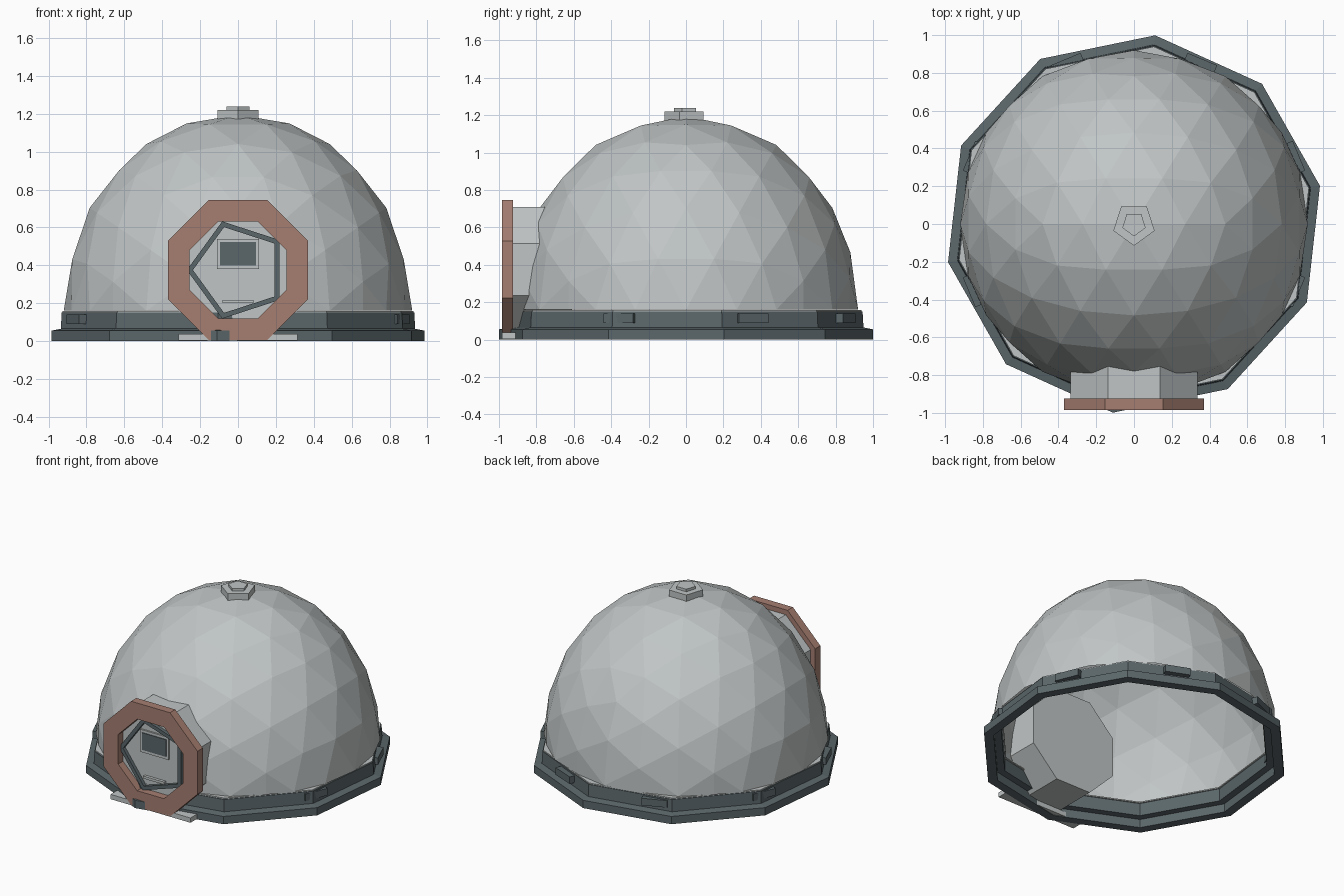
import bpy, bmesh, math
from mathutils import Matrix

if "Cube" in bpy.data.objects:
    bpy.data.objects.remove(bpy.data.objects["Cube"], do_unlink=True)


def material(name, rgb):
    m = bpy.data.materials.new(name)
    m.use_nodes = True
    m.diffuse_color = (*rgb, 1)
    m.node_tree.nodes["Principled BSDF"].inputs["Base Color"].default_value = (*rgb, 1)
    return m


LIGHT = material("light grey", (0.53, 0.56, 0.56))
DARK = material("dark slate", (0.105, 0.135, 0.145))
BROWN = material("dusty brown", (0.38, 0.21, 0.165))

TO_FRONT = Matrix.Rotation(math.pi / 2, 4, "X")  # lathe axis z becomes -y
DOOR_Z = 0.375
OCT = 1 / math.cos(math.pi / 8)                  # apothem to radius, octagon


def finish(name, bm, mat):
    bmesh.ops.recalc_face_normals(bm, faces=bm.faces)
    mesh = bpy.data.meshes.new(name)
    bm.to_mesh(mesh)
    bm.free()
    mesh.materials.append(mat)
    ob = bpy.data.objects.new(name, mesh)
    bpy.context.collection.objects.link(ob)
    return ob


def ring(name, profile, sides, start, mat, matrix=Matrix()):
    """Sweep a closed (radius, height) profile around z in flat sides."""
    bm = bmesh.new()
    loops = []
    for i in range(sides):
        a = math.radians(start) + math.tau * i / sides
        loops.append([bm.verts.new((r * math.cos(a), r * math.sin(a), z)) for r, z in profile])
    n = len(profile)
    for i in range(sides):
        p, q = loops[i], loops[(i + 1) % sides]
        for j in range(n):
            k = (j + 1) % n
            bm.faces.new((p[j], q[j], q[k], p[k]))
    bm.transform(matrix)
    return finish(name, bm, mat)


def prism(name, radius, low, high, sides, start, mat, matrix=Matrix()):
    bm = bmesh.new()
    bmesh.ops.create_cone(bm, cap_ends=True, segments=sides, radius1=radius, radius2=radius,
                          depth=high - low)
    first = max(bm.verts, key=lambda v: v.co.x + v.co.y * 0.01).co
    turn = math.radians(start) - math.atan2(first.y, first.x)
    bm.transform(matrix @ Matrix.Translation((0, 0, (low + high) / 2)) @ Matrix.Rotation(turn, 4, "Z"))
    return finish(name, bm, mat)


def box(name, x, y, z, mat, matrix=Matrix()):
    bm = bmesh.new()
    bmesh.ops.create_cube(bm, size=1)
    size = [b - a for a, b in (x, y, z)]
    mid = [(a + b) / 2 for a, b in (x, y, z)]
    bm.transform(matrix @ Matrix.Translation(mid) @ Matrix.Diagonal((*size, 1)))
    return finish(name, bm, mat)


# Faceted dome: icosphere with an edge on top, cut open at its equator
bm = bmesh.new()
bmesh.ops.create_icosphere(bm, subdivisions=3, radius=1)
bm.transform(Matrix.Rotation(-math.atan(2) / 2, 4, "Y"))
bmesh.ops.bisect_plane(bm, geom=bm.verts[:] + bm.edges[:] + bm.faces[:], plane_co=(0, 0, 0),
                       plane_no=(0, 0, 1), clear_inner=True)
bm.transform(Matrix.Translation((0, 0, 0.16)) @ Matrix.Diagonal((0.92, 0.92, 1.035, 1)))
finish("dome", bm, LIGHT)

# Ten-sided foundation with a light flange under the dome
ring("foundation_ring", [(1.005, 0), (1.005, 0.055), (0.955, 0.065), (0.95, 0.15),
                         (0.89, 0.15), (0.89, 0.06), (0.94, 0.06), (0.94, 0)], 10, 11.6, DARK)
ring("dome_flange", [(0.945, 0.15), (0.945, 0.158), (0.88, 0.158), (0.88, 0.15)], 10, 11.6, LIGHT)

# Clamp plates around the foundation, leaving the doorway clear
for i in range(8):
    angle = 22.5 + 45 * i
    if abs(angle - 270) > 30:
        box(f"clamp_plate_{i}", (0.88, 0.945), (-0.085, 0.085), (0.09, 0.14), DARK,
            Matrix.Rotation(math.radians(angle), 4, "Z"))

# Stepped cap on the top
prism("cap_base", 0.115, 1.17, 1.22, 5, -90, LIGHT)
prism("cap_tip", 0.065, 1.22, 1.238, 5, -90, LIGHT)

# Entrance tunnel, frame and door
FRONT = Matrix.Translation((0, 0, DOOR_Z)) @ TO_FRONT
prism("entrance_tunnel", 0.335 * OCT, 0.61, 0.93, 8, 22.5, LIGHT, FRONT)
outer, inner = 0.37 * OCT, 0.255 * OCT
ring("entrance_frame", [(outer, 0.925), (outer, 0.985), (inner, 0.985), (inner, 0.925)],
     8, 22.5, BROWN, FRONT)
ring("door_seal", [(0.27, 0.925), (0.27, 0.955), (0.238, 0.955), (0.238, 0.925)],
     5, 180, DARK, FRONT)
box("window_frame", (-0.112, 0.112), (-0.942, -0.925), (0.38, 0.54), LIGHT)
box("window", (-0.095, 0.095), (-0.947, -0.94), (0.4, 0.522), DARK)
box("door_handle", (-0.082, 0.082), (-0.95, -0.925), (0.2, 0.218), LIGHT)

# Doorstep
box("doorstep", (-0.315, 0.315), (-0.985, -0.9), (0.004, 0.038), LIGHT)
